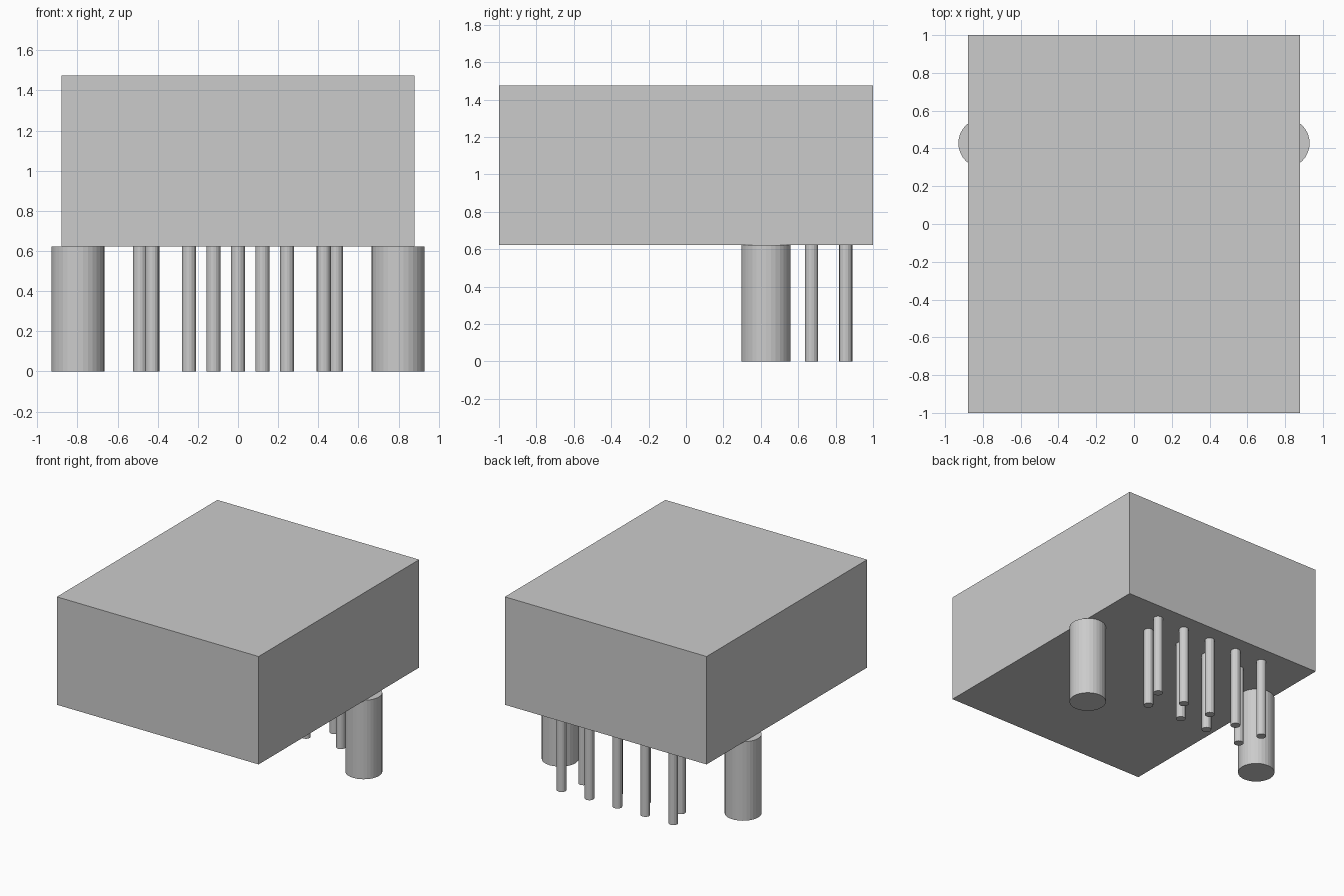
import bpy

old = bpy.data.objects.get("Cube")
if old:
    bpy.data.objects.remove(old, do_unlink=True)

BASE = 0.623  # underside of the housing
TOP = 1.474

grey = bpy.data.materials.new("plain grey")
grey.use_nodes = True
colour = (0.6, 0.6, 0.6, 1)
grey.diffuse_color = colour
grey.node_tree.nodes["Principled BSDF"].inputs["Base Color"].default_value = colour


def finish(name):
    obj = bpy.context.object
    obj.name = name
    obj.data.materials.append(grey)
    return obj


def post(name, x, y, radius, sides):
    """Upright cylinder from the ground to the housing underside."""
    bpy.ops.mesh.primitive_cylinder_add(
        vertices=sides, radius=radius, depth=BASE, location=(x, y, BASE / 2))
    return finish(name)


# Housing block
bpy.ops.mesh.primitive_cube_add(size=1, location=(0, 0, (BASE + TOP) / 2))
housing = finish("housing")
housing.scale = (1.76, 2, TOP - BASE)
bpy.ops.object.transform_apply(location=False, rotation=False, scale=True)

# Thick mounting pegs, overhanging the sides slightly
for side, x in (("left", 0.798), ("right", -0.798)):
    post(f"{side}_mounting_peg", x, 0.428, 0.132, 32)

# Two staggered rows of thin pins
rows = {
    "front": (0.672, (-0.427, -0.122, 0.122, 0.427)),
    "back": (0.854, [0.244 * i for i in range(-2, 3)]),
}
for row, (y, xs) in rows.items():
    for i, x in enumerate(xs, 1):
        post(f"{row}_pin_{i}", x, y, 0.035, 16)
